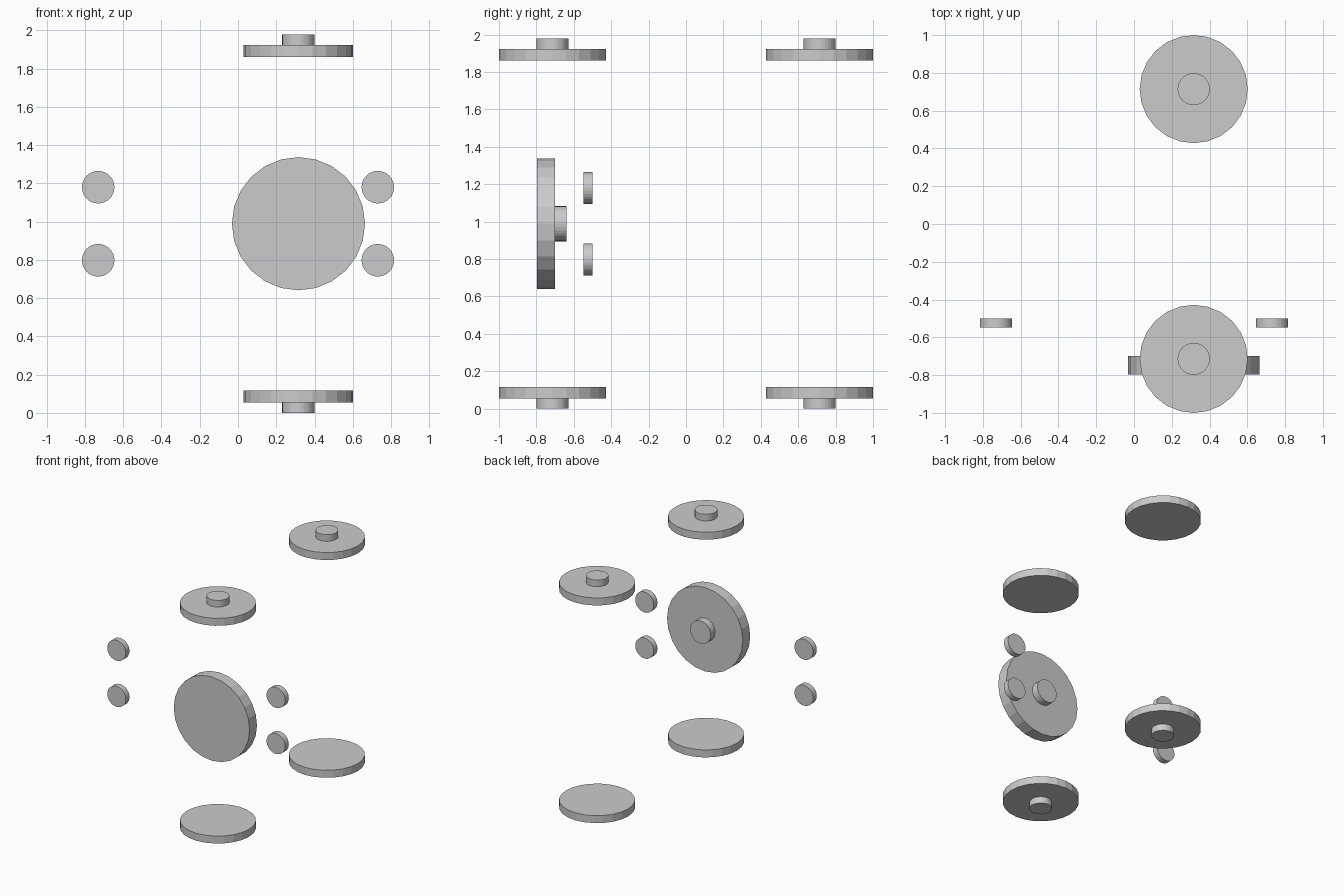
import bpy, bmesh
from math import cos, sin, tau, pi
from mathutils import Matrix

if "Cube" in bpy.data.objects:
    bpy.data.objects.remove(bpy.data.objects["Cube"])

MID_Z = 0.989   # mirror plane of the upper and lower parts


def disc(name, center, axis, r_out, depth, sides, r_in=0.0, inner_sides=None):
    """Flat-faced disc, or a ring when r_in is given, centred on its own axis."""
    bm = bmesh.new()

    def loop(r, n, z):
        vs = [bm.verts.new((r * cos(tau * i / n + pi / 2), r * sin(tau * i / n + pi / 2), z))
              for i in range(n)]
        return vs, [bm.edges.new((vs[i], vs[(i + 1) % n])) for i in range(n)]

    def wall(a, b):
        n = len(a)
        for i in range(n):
            j = (i + 1) % n
            bm.faces.new((a[i], a[j], b[j], b[i]))

    low, low_e = loop(r_out, sides, -depth / 2)
    top, top_e = loop(r_out, sides, depth / 2)
    wall(low, top)
    if r_in:
        n = inner_sides or sides
        low_i, low_ie = loop(r_in, n, -depth / 2)
        top_i, top_ie = loop(r_in, n, depth / 2)
        wall(low_i, top_i)
        bmesh.ops.bridge_loops(bm, edges=low_e + low_ie)
        bmesh.ops.bridge_loops(bm, edges=top_e + top_ie)
    else:
        bm.faces.new(low)
        bm.faces.new(top)
    bmesh.ops.recalc_face_normals(bm, faces=bm.faces[:])
    if axis == 'Y':
        bm.transform(Matrix.Rotation(pi / 2, 4, 'X'))
    mesh = bpy.data.meshes.new(name)
    bm.to_mesh(mesh)
    bm.free()
    ob = bpy.data.objects.new(name, mesh)
    ob.location = center
    bpy.context.collection.objects.link(ob)
    return ob


# Four horizontal plates with a hole, each with a small collar on its outer side
for level, sz in (("upper", 1), ("lower", -1)):
    for side, sy in (("front", -1), ("back", 1)):
        x, y = 0.316, sy * 0.714
        disc(f"{level}_{side}_plate", (x, y, MID_Z + sz * 0.903), 'Z',
             0.286, 0.062, 24, 0.099, 24)
        disc(f"{level}_{side}_collar", (x, y, MID_Z + sz * 0.9615), 'Z',
             0.085, 0.055, 32, 0.036)

# Large upright wheel with a solid hub behind it
disc("large_wheel", (0.316, -0.748, MID_Z), 'Y', 0.348, 0.097, 24)
disc("wheel_hub", (0.316, -0.67, MID_Z), 'Y', 0.094, 0.06, 32)

# Four small upright rings
for side, sx in (("left", -1), ("right", 1)):
    for level, sz in (("upper", 1), ("lower", -1)):
        disc(f"{side}_{level}_ring", (sx * 0.731, -0.524, MID_Z + sz * 0.191), 'Y',
             0.085, 0.048, 32, 0.037)
